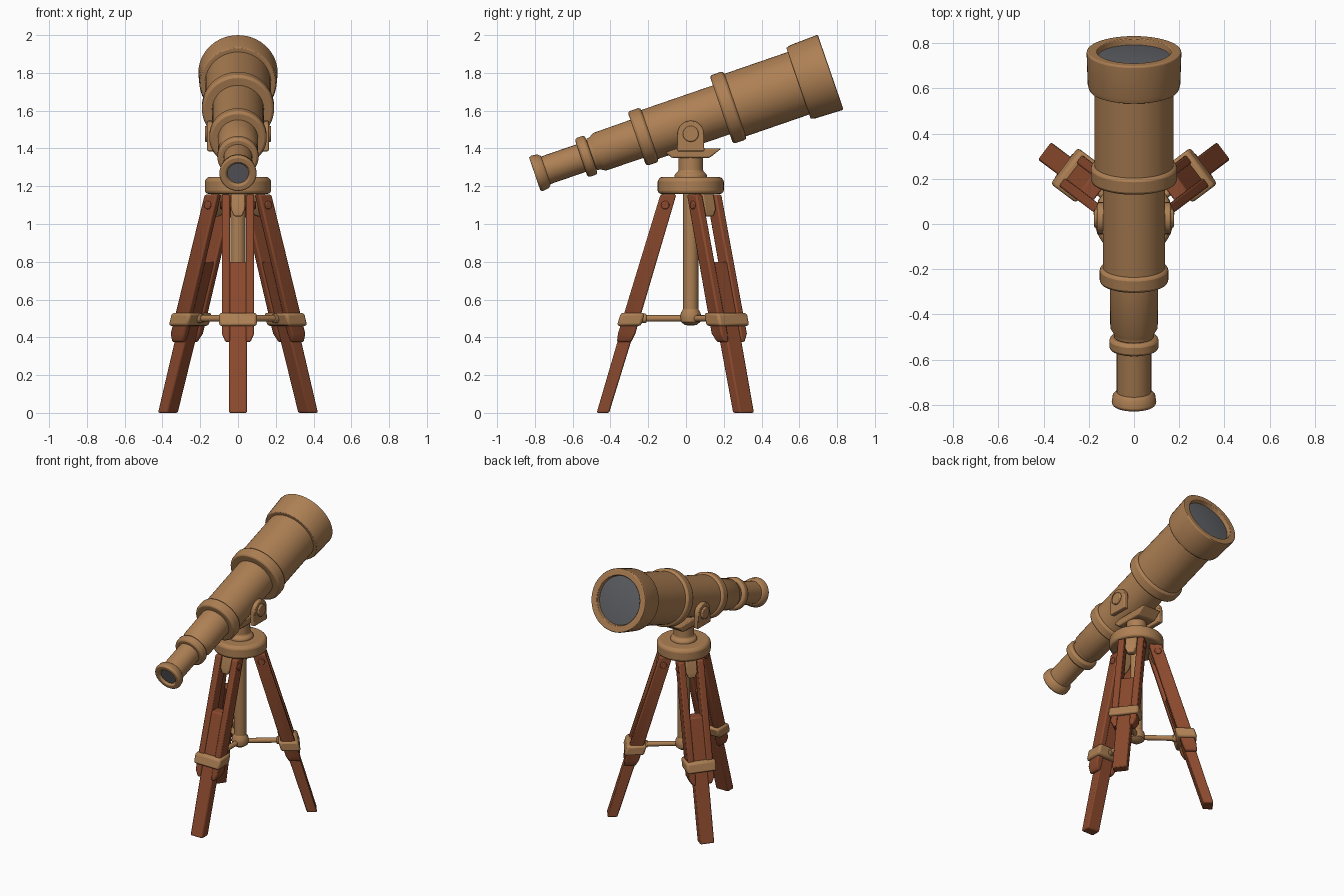
import bpy, bmesh, math
from mathutils import Matrix

cube = bpy.data.objects.get("Cube")
if cube:
    bpy.data.objects.remove(cube, do_unlink=True)


def material(name, rgb):
    m = bpy.data.materials.new(name)
    m.use_nodes = True
    m.diffuse_color = (*rgb, 1)
    m.node_tree.nodes["Principled BSDF"].inputs["Base Color"].default_value = (*rgb, 1)
    return m


BRASS = material("aged brass", (0.42, 0.215, 0.088))
WOOD = material("red wood", (0.26, 0.068, 0.027))
GLASS = material("grey glass", (0.115, 0.118, 0.13))
HUB_Y = 0.025


def finish(name, bm, mat, matrix, bevel):
    bmesh.ops.remove_doubles(bm, verts=bm.verts, dist=1e-5)
    bmesh.ops.transform(bm, matrix=matrix, verts=bm.verts)
    bmesh.ops.recalc_face_normals(bm, faces=bm.faces)
    mesh = bpy.data.meshes.new(name)
    bm.to_mesh(mesh)
    bm.free()
    mesh.materials.append(mat)
    ob = bpy.data.objects.new(name, mesh)
    bpy.context.collection.objects.link(ob)
    bpy.ops.object.select_all(action="DESELECT")
    ob.select_set(True)
    bpy.context.view_layer.objects.active = ob
    bpy.ops.object.shade_smooth_by_angle(angle=math.radians(35))
    if bevel:
        mod = ob.modifiers.new("soft_edges", "BEVEL")
        mod.width = bevel
        mod.segments = 2
        mod.limit_method = "ANGLE"
        mod.angle_limit = math.radians(35)
    return ob


def lathe(name, profile, mat, matrix, bevel=0.006, steps=40):
    """Turn (height, radius) points around local z."""
    bm = bmesh.new()
    verts = [bm.verts.new((r, 0, h)) for h, r in profile]
    edges = [bm.edges.new(pair) for pair in zip(verts, verts[1:])]
    bmesh.ops.spin(bm, geom=verts + edges, cent=(0, 0, 0), axis=(0, 0, 1),
                   angle=math.tau, steps=steps, use_merge=True)
    return finish(name, bm, mat, matrix, bevel)


def rod(name, a, b, r, mat, matrix, bevel=0.006, steps=24):
    return lathe(name, [(a, 0), (a, r), (b, r), (b, 0)], mat, matrix, bevel, steps)


def loft(name, rows, mat, matrix, bevel=0.008):
    """Stack rectangles given as (height, y low, y high, half depth)."""
    bm = bmesh.new()
    rings = [[bm.verts.new(p) for p in ((-d, lo, z), (d, lo, z), (d, hi, z), (-d, hi, z))]
             for z, lo, hi, d in rows]
    for a, b in zip(rings, rings[1:]):
        for i in range(4):
            j = (i + 1) % 4
            bm.faces.new((a[i], a[j], b[j], b[i]))
    bm.faces.new(rings[0])
    bm.faces.new(rings[-1])
    return finish(name, bm, mat, matrix, bevel)


def extrude_profile(name, points, x0, x1, mat, bevel=0.006):
    """Extrude a (y, z) outline along x."""
    bm = bmesh.new()
    face = bm.faces.new([bm.verts.new((x0, y, z)) for y, z in points])
    out = bmesh.ops.extrude_face_region(bm, geom=[face])
    moved = [v for v in out["geom"] if isinstance(v, bmesh.types.BMVert)]
    bmesh.ops.translate(bm, verts=moved, vec=(x1 - x0, 0, 0))
    return finish(name, bm, mat, Matrix(), bevel)


# Telescope: local z runs along the tilted tube
SCOPE = Matrix.Translation((0, 0, 1.54)) @ Matrix.Rotation(math.radians(-71), 4, "X")
rod("main_tube", 0.22, 0.66, 0.175, BRASS, SCOPE, steps=48)
rod("middle_tube", -0.26, 0.23, 0.137, BRASS, SCOPE, steps=48)
lathe("draw_tube", [(-0.53, 0), (-0.53, 0.088), (-0.51, 0.09), (-0.485, 0.105),
                    (-0.25, 0.107), (-0.25, 0)], BRASS, SCOPE)
rod("eyepiece_tube", -0.81, -0.53, 0.077, BRASS, SCOPE)
for name, lo, hi, r in (("large_ring", 0.198, 0.275, 0.191),
                        ("middle_ring", -0.275, -0.203, 0.152),
                        ("small_ring", -0.587, -0.53, 0.109)):
    rod(name, lo, hi, r, BRASS, SCOPE, 0.014, 48)
lathe("front_hood", [(0.63, 0), (0.63, 0.198), (0.655, 0.205), (0.805, 0.21), (0.81, 0.205),
                     (0.81, 0.165), (0.78, 0.162), (0.78, 0)], BRASS, SCOPE, 0.004, 48)
lathe("front_lens", [(0.775, 0), (0.775, 0.161), (0.783, 0.161), (0.79, 0.1), (0.793, 0)],
      GLASS, SCOPE, 0, 48)
lathe("eyepiece_cup", [(-0.785, 0), (-0.785, 0.08), (-0.8, 0.094), (-0.835, 0.099),
                       (-0.847, 0.092), (-0.847, 0.066), (-0.83, 0.056), (-0.83, 0)],
      BRASS, SCOPE, 0.003)
rod("eyepiece_lens", -0.834, -0.828, 0.056, GLASS, SCOPE, 0)

# Mount: turned platform, pedestal and yoke
HUB = Matrix.Translation((0, HUB_Y, 0))
lathe("platform", [(1.16, 0), (1.16, 0.165), (1.172, 0.175), (1.23, 0.175),
                   (1.248, 0.16), (1.25, 0)], BRASS, HUB, 0.006, 48)
lathe("pedestal", [(1.24, 0), (1.24, 0.088), (1.262, 0.085), (1.28, 0.066),
                   (1.37, 0.064), (1.37, 0)], BRASS, HUB, 0.005)
loft("yoke_base", [(1.35, -0.1, 0.1, 0.07), (1.4, -0.163, 0.163, 0.072)], BRASS,
     HUB @ Matrix.Rotation(0, 4, "Z"))
arch = [(HUB_Y + 0.07 * math.cos(a), 1.477 + 0.07 * math.sin(a))
        for a in (math.pi * i / 14 for i in range(15))]
arch += [(HUB_Y - 0.072, 1.385), (HUB_Y + 0.072, 1.385)]
for side, sx in (("left", 1), ("right", -1)):
    extrude_profile(side + "_yoke_arm", arch, sx * 0.128, sx * 0.163, BRASS)
    pivot = Matrix.Translation((0, HUB_Y, 1.477)) @ Matrix.Rotation(sx * math.pi / 2, 4, "Y")
    rod(side + "_pivot_knob", 0.12, 0.176, 0.042, BRASS, pivot)

# Central column with its lower hub
rod("column", 0.5, 1.17, 0.04, BRASS, HUB)
lathe("column_hub", [(0.462, 0), (0.465, 0.03), (0.482, 0.052), (0.505, 0.056),
                     (0.53, 0.052), (0.55, 0.04), (0.55, 0)], BRASS, HUB, 0)

# Legs: local x points outward, and the shear leans each leg inward
SHEAR = Matrix(((1, 0, -0.3, 0.465), (0, 1, 0, 0), (0, 0, 1, 0), (0, 0, 0, 1)))
for leg, angle in (("front", -90), ("back_left", 37), ("back_right", 143)):
    turn = HUB @ Matrix.Rotation(math.radians(angle), 4, "Z")
    lean = turn @ SHEAR
    loft(leg + "_leg_foot", [(0, -0.048, 0.048, 0.033), (0.4, -0.048, 0.048, 0.036),
                             (0.8, -0.047, 0.047, 0.036)], WOOD, lean)
    for side, s in (("a", 1), ("b", -1)):
        rows = [(z, *sorted((s * 0.042, s * w)), d) for z, w, d in
                ((0.375, 0.066, 0.038), (0.42, 0.086, 0.046), (1.155, 0.086, 0.042))]
        loft(f"{leg}_leg_rail_{side}", rows, WOOD, lean)
    loft(leg + "_leg_tongue", [(1.04, -0.022, 0.022, 0.022), (1.08, -0.038, 0.038, 0.034),
                               (1.17, -0.038, 0.038, 0.036)], BRASS, lean)
    loft(leg + "_leg_clamp", [(0.46, -0.1, 0.1, 0.064), (0.53, -0.1, 0.1, 0.064)],
         BRASS, lean, 0.014)
    bolt = turn @ Matrix.Translation((0.135, 0, 1.1)) @ Matrix.Rotation(math.pi / 2, 4, "X")
    rod(leg + "_leg_bolt", -0.094, 0.094, 0.022, WOOD, bolt, 0.005)
    # Brace from the hub to the clamp
    spoke = turn @ Matrix.Translation((0, 0, 0.5)) @ Matrix.Rotation(math.pi / 2, 4, "Y")
    rod(leg + "_brace", 0.03, 0.28, 0.017, BRASS, spoke, 0)
    rod(leg + "_brace_sleeve", 0.235, 0.27, 0.025, BRASS, spoke, 0.004)
